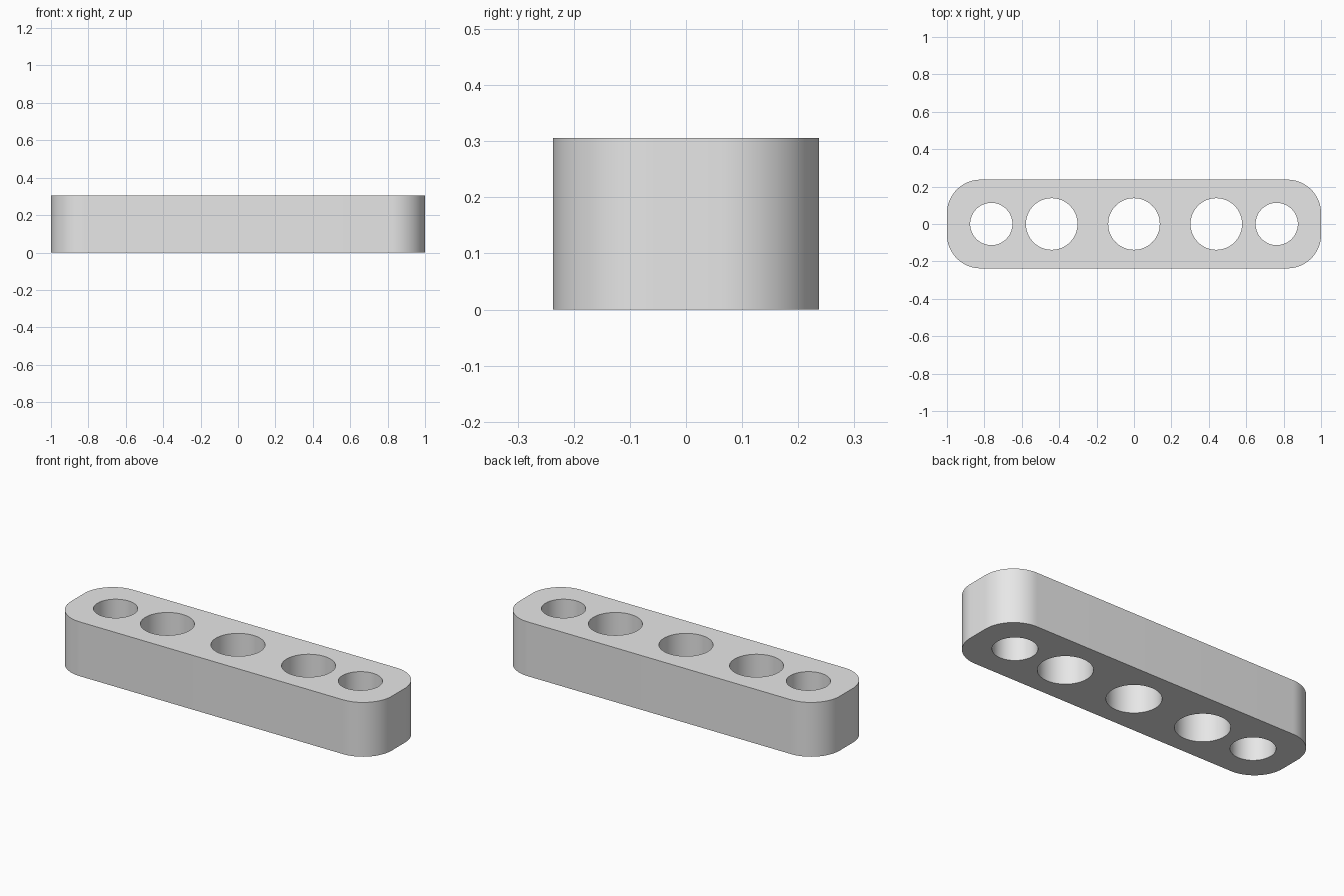
import bpy, math

default = bpy.data.objects.get("Cube")
if default:
    bpy.data.objects.remove(default, do_unlink=True)

LENGTH, WIDTH, HEIGHT, CORNER = 2.0, 0.474, 0.306, 0.18


def arc(cx, cy, r, start, sweep, n):
    return [(cx + r * math.cos(start + sweep * i / n),
             cy + r * math.sin(start + sweep * i / n)) for i in range(n + 1)]


def add_loop(curve, points):
    spline = curve.splines.new("POLY")
    spline.points.add(len(points) - 1)
    for p, (x, y) in zip(spline.points, points):
        p.co = (x, y, 0, 1)
    spline.use_cyclic_u = True


# Filled flat profile: rounded outline with five round holes
curve = bpy.data.curves.new("bar_profile", "CURVE")
curve.dimensions = "2D"
curve.fill_mode = "BOTH"
curve.extrude = HEIGHT / 2

outline = []
dx, dy = LENGTH / 2 - CORNER, WIDTH / 2 - CORNER
for k, (sx, sy) in enumerate([(1, 1), (-1, 1), (-1, -1), (1, -1)]):
    outline += arc(sx * dx, sy * dy, CORNER, k * math.pi / 2, math.pi / 2, 20)
add_loop(curve, outline)

for x, r in [(-0.763, 0.113), (-0.44, 0.138), (0, 0.138), (0.44, 0.138), (0.763, 0.113)]:
    add_loop(curve, arc(x, 0, r, 0, math.tau, 64)[:-1])

# Solid bar standing on the ground
bar = bpy.data.objects.new("drilled_bar", curve)
bpy.context.collection.objects.link(bar)
bar.location.z = HEIGHT / 2
bpy.ops.object.select_all(action="DESELECT")
bar.select_set(True)
bpy.context.view_layer.objects.active = bar
bpy.ops.object.convert(target="MESH")
bar = bpy.context.view_layer.objects.active

# Weld caps to walls and face everything outward
bpy.ops.object.mode_set(mode="EDIT")
bpy.ops.mesh.select_all(action="SELECT")
bpy.ops.mesh.remove_doubles(threshold=0.0005)
bpy.ops.mesh.normals_make_consistent(inside=False)
bpy.ops.object.mode_set(mode="OBJECT")
bpy.ops.object.shade_smooth_by_angle(angle=math.radians(30))

# Plain grey
grey = bpy.data.materials.new("light_grey")
grey.use_nodes = True
colour = (0.8, 0.8, 0.8, 1)
grey.diffuse_color = colour
grey.node_tree.nodes["Principled BSDF"].inputs["Base Color"].default_value = colour
bar.data.materials.clear()
bar.data.materials.append(grey)
